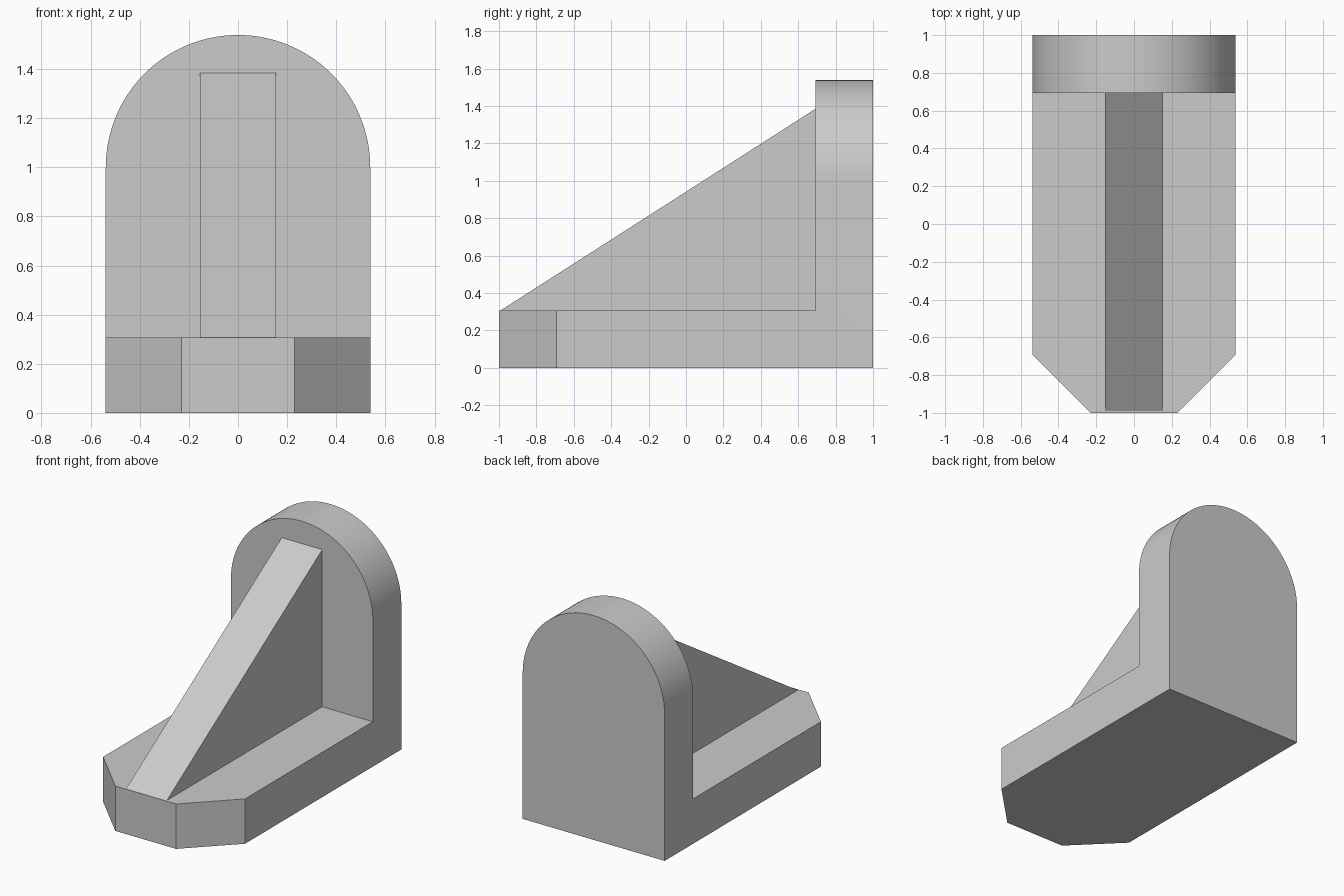
import bpy, bmesh, math
from mathutils import Vector

if "Cube" in bpy.data.objects:
    bpy.data.objects.remove(bpy.data.objects["Cube"], do_unlink=True)

U = 2 / 13            # module: the model is 13 modules long
HALF_W = 3.5 * U      # half width of base and plate
THICK = 2 * U         # thickness of base, plate and rib
CENTRE_Z = 6.5 * U    # centre of the rounded top
ARC_STEPS = 64

grey = bpy.data.materials.new("light_grey")
grey.use_nodes = True
colour = (0.6, 0.6, 0.6, 1)
grey.diffuse_color = colour
grey.node_tree.nodes["Principled BSDF"].inputs["Base Color"].default_value = colour


def prism(name, outline, depth):
    """Extrude a closed outline along the depth vector."""
    bm = bmesh.new()
    face = bm.faces.new([bm.verts.new(p) for p in outline])
    moved = bmesh.ops.extrude_face_region(bm, geom=[face], use_keep_orig=True)["geom"]
    bmesh.ops.translate(bm, vec=Vector(depth),
                        verts=[g for g in moved if isinstance(g, bmesh.types.BMVert)])
    bmesh.ops.recalc_face_normals(bm, faces=bm.faces)
    mesh = bpy.data.meshes.new(name)
    bm.to_mesh(mesh)
    bm.free()
    mesh.materials.append(grey)
    obj = bpy.data.objects.new(name, mesh)
    bpy.context.collection.objects.link(obj)
    return obj


# Base slab with chamfered front corners
nose = HALF_W - THICK
right_side = [(-HALF_W, 1), (-HALF_W, THICK - 1), (-nose, -1)]
base_outline = right_side + [(-x, y) for x, y in reversed(right_side)]
bracket = prism("bracket", [(x, y, 0) for x, y in base_outline], (0, 0, THICK))

# Upright plate with a half-round top
plate_outline = [(-HALF_W, 1, 0), (HALF_W, 1, 0)]
for i in range(ARC_STEPS + 1):
    a = math.pi * i / ARC_STEPS
    plate_outline.append((HALF_W * math.cos(a), 1, CENTRE_Z + HALF_W * math.sin(a)))
plate = prism("upright_plate", plate_outline, (0, -THICK, 0))

# Sloping rib, sunk slightly into base and plate
front, back, top, sink = -0.99, 1 - THICK, 9 * U, 0.1
rib_profile = [(front, THICK), (back, top), (back + sink, top),
               (back + sink, THICK - sink), (front, THICK - sink)]
rib = prism("sloping_rib", [(-THICK / 2, y, z) for y, z in rib_profile], (THICK, 0, 0))

# Fuse the parts into one solid
for part in (plate, rib):
    union = bracket.modifiers.new("fuse", 'BOOLEAN')
    union.operation = 'UNION'
    union.solver = 'EXACT'
    union.object = part
fused = bpy.data.meshes.new_from_object(
    bracket.evaluated_get(bpy.context.evaluated_depsgraph_get()))
bracket.modifiers.clear()
bracket.data = fused
for part in (plate, rib):
    bpy.data.objects.remove(part, do_unlink=True)

# Merge coplanar faces and smooth only the round top
bm = bmesh.new()
bm.from_mesh(fused)
bmesh.ops.remove_doubles(bm, verts=bm.verts, dist=0.0001)
bmesh.ops.dissolve_limit(bm, angle_limit=math.radians(0.5), verts=bm.verts, edges=bm.edges)
bm.to_mesh(fused)
bm.free()
bpy.ops.object.select_all(action='DESELECT')
bpy.context.view_layer.objects.active = bracket
bracket.select_set(True)
bpy.ops.object.shade_smooth_by_angle(angle=math.radians(20))
